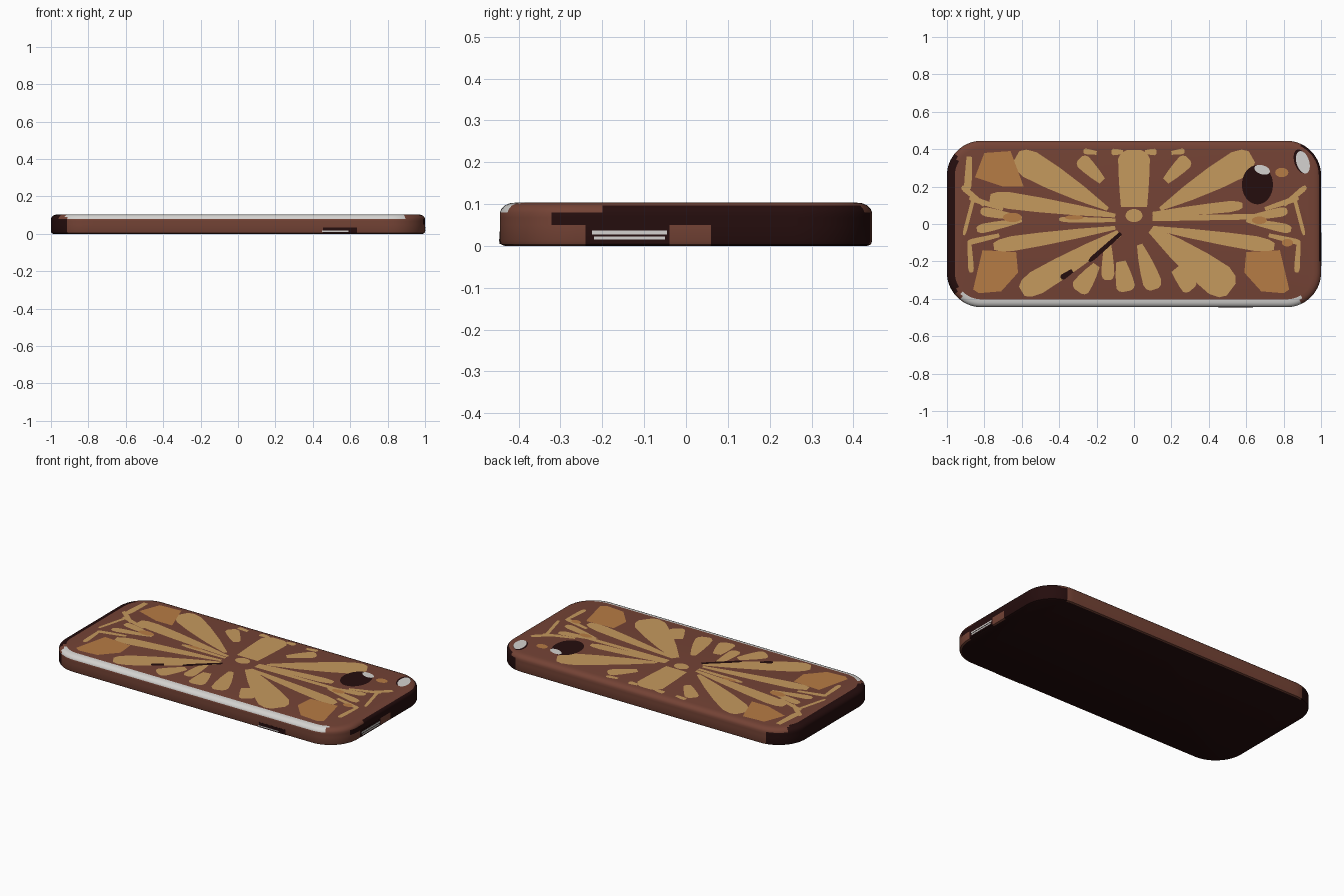
import bpy, bmesh, math
from mathutils import Vector

if "Cube" in bpy.data.objects:
    bpy.data.objects.remove(bpy.data.objects["Cube"])

HX, HY, R, TOP = 1.0, 0.445, 0.185, 0.104


def mat(name, rgb):
    m = bpy.data.materials.new(name)
    m.diffuse_color = (*rgb, 1)
    m.use_nodes = True
    m.node_tree.nodes["Principled BSDF"].inputs["Base Color"].default_value = m.diffuse_color
    return m


BROWN = mat("brown", (0.175, 0.056, 0.036))
DARK = mat("dark_maroon", (0.018, 0.004, 0.004))
TAN = mat("tan", (0.56, 0.32, 0.11))
ORANGE = mat("orange_brown", (0.47, 0.20, 0.058))
WHITE = mat("pale_grey", (0.66, 0.65, 0.63))


def outline(inset):
    """Rounded rectangle, same point count for every inset."""
    pts = []
    r = R - inset
    cx, cy = HX - R, HY - R
    corners = [(cx, cy, 0), (-cx, cy, 90), (-cx, -cy, 180), (cx, -cy, 270)]
    for i, (x, y, a0) in enumerate(corners):
        arc = [(x + r * math.cos(math.radians(a0 + 90 * k / 14)),
                y + r * math.sin(math.radians(a0 + 90 * k / 14))) for k in range(15)]
        pts += arc
        nx, ny, na = corners[(i + 1) % 4]
        start = arc[-1]
        end = (nx + r * math.cos(math.radians(na)), ny + r * math.sin(math.radians(na)))
        n = 40 if i % 2 == 0 else 26
        pts += [(start[0] + (end[0] - start[0]) * k / n,
                 start[1] + (end[1] - start[1]) * k / n) for k in range(1, n)]
    return pts


def make(name, bm, mats):
    me = bpy.data.meshes.new(name)
    bm.to_mesh(me)
    bm.free()
    ob = bpy.data.objects.new(name, me)
    bpy.context.collection.objects.link(ob)
    for m in mats:
        me.materials.append(m)
    return ob


def side_colour(c, inset):
    """0 brown, 1 dark, 2 pale: painted areas of the rim."""
    x, y, z = c
    if y < -0.3 and -0.92 < x < 0.89 and z > 0.078:
        return 2
    if x < -0.94 and abs(y) < 0.37 and inset < 0.04:
        return 1
    if z < 0.08:
        if x < -0.91 or (x < -0.86 and y > 0):
            return 1
        if x > 0.85 and y > -0.33:
            low_patch = z < 0.05 and (y < -0.23 or -0.04 < y < 0.07)
            return 0 if low_patch else 1
    if x > 0.9 and y > -0.2 and z < 0.095:
        return 1
    return 0


# Case body: stacked outlines with rounded edges
bm = bmesh.new()
profile = [(0.012, 0), (0.003, 0.004), (0, 0.012), (0, 0.05), (0, 0.068), (0, 0.08),
           (0.004, 0.089), (0.012, 0.097), (0.024, 0.102), (0.042, TOP)]
rings = [[bm.verts.new((x, y, z)) for x, y in outline(i)] for i, z in profile]
n = len(rings[0])
for k in range(len(rings) - 1):
    for i in range(n):
        j = (i + 1) % n
        f = bm.faces.new((rings[k][i], rings[k][j], rings[k + 1][j], rings[k + 1][i]))
        f.material_index = side_colour(f.calc_center_median(), profile[k][0])
bm.faces.new(rings[-1])
bm.faces.new(rings[0][::-1]).material_index = 1
body = make("case_body", bm, [BROWN, DARK, WHITE])
bpy.context.view_layer.objects.active = body
body.select_set(True)
bpy.ops.object.shade_smooth_by_angle(angle=math.radians(40))


def plates(name, polys, material, z):
    """Thin painted shapes lying on the top."""
    bm = bmesh.new()
    for p in polys:
        f = bm.faces.new([bm.verts.new((x, y, z)) for x, y in p])
        f.normal_update()
        if f.normal.z < 0:
            f.normal_flip()
    return make(name, bm, [material])


def petal(x0, y0, x1, y1, w0, w1):
    """Leaf that widens from its base to a blunt tip."""
    a, b = Vector((x0, y0)), Vector((x1, y1))
    d = b - a
    s = Vector((-d.y, d.x)).normalized()
    steps = [(0, w0), (0.3, w0 + (w1 - w0) * 0.5), (0.6, w0 + (w1 - w0) * 0.85),
             (0.85, w1), (0.95, w1 * 0.8), (1, w1 * 0.45)]
    left = [a + d * t + s * w / 2 for t, w in steps]
    right = [a + d * t - s * w / 2 for t, w in steps]
    return [tuple(v) for v in left + right[::-1]]


def ellipse(x, y, rx, ry, tilt=0):
    c, s = math.cos(tilt), math.sin(tilt)
    ring = [(rx * math.cos(k * math.pi / 16), ry * math.sin(k * math.pi / 16)) for k in range(32)]
    return [(x + u * c - v * s, y + u * s + v * c) for u, v in ring]


# Petals that appear on both halves
paired = [
    (0.14, 0.08, 0.63, 0.36, 0.02, 0.15),
    (0.17, 0.23, 0.29, 0.35, 0.04, 0.08),
    (0.06, 0.385, 0.12, 0.385, 0.02, 0.035),
    (0.20, 0.38, 0.27, 0.39, 0.02, 0.03),
    (0.10, -0.02, 0.75, -0.12, 0.02, 0.08),
    (0.86, 0.13, 0.91, -0.06, 0.02, 0.02),
    (0.88, -0.10, 0.87, -0.26, 0.02, 0.03),
    (0.72, -0.06, 0.89, -0.10, 0.02, 0.03),
    (0.60, 0.03, 0.82, 0.07, 0.02, 0.05),
    (0.60, 0.02, 0.84, -0.03, 0.02, 0.05),
    (0.80, 0.10, 0.92, 0.20, 0.02, 0.03),
    (0.70, 0.08, 0.88, 0.14, 0.02, 0.03),
]
# Petals found on one half only
single = [
    (0, 0.09, 0, 0.395, 0.14, 0.17),
    (-0.10, 0.045, -0.77, 0.14, 0.02, 0.09),
    (-0.10, 0.02, -0.40, 0.025, 0.02, 0.03),
    (0.10, 0.05, 0.58, 0.10, 0.03, 0.06),
    (0.10, 0.03, 0.70, 0.04, 0.03, 0.03),
    (-0.08, -0.05, -0.60, -0.36, 0.04, 0.13),
    (0.09, -0.03, 0.52, -0.35, 0.04, 0.18),
    (-0.20, -0.22, -0.30, -0.36, 0.04, 0.10),
    (-0.14, -0.09, -0.14, -0.30, 0.03, 0.07),
    (-0.07, -0.20, -0.04, -0.36, 0.05, 0.10),
    (0.03, -0.11, 0.11, -0.35, 0.03, 0.10),
    (0.22, -0.24, 0.31, -0.35, 0.05, 0.09),
    (-0.88, 0.36, -0.89, 0.18, 0.03, 0.04),
]
leaves = [petal(*p) for p in paired + single]
leaves += [petal(-p[0], p[1], -p[2], *p[3:]) for p in paired]
leaves.append(ellipse(0, 0.045, 0.045, 0.035))
plates("tan_petals", leaves, TAN, TOP + 0.0008)

# Orange corner panels and flecks
corner = [(0.60, -0.15), (0.78, -0.14), (0.83, -0.35), (0.80, -0.37), (0.68, -0.36), (0.59, -0.26)]
panels = [corner, [(-x - 0.03, y) for x, y in corner],
          [(-0.80, 0.38), (-0.66, 0.39), (-0.59, 0.20), (-0.70, 0.20), (-0.85, 0.25)],
          ellipse(0.79, 0.275, 0.035, 0.025), ellipse(-0.65, 0.035, 0.05, 0.025),
          ellipse(0.67, 0.02, 0.04, 0.02), ellipse(-0.32, 0.035, 0.05, 0.012),
          ellipse(0.82, -0.10, 0.03, 0.02)]
plates("orange_panels", panels, ORANGE, TOP + 0.0014)

# Camera opening with pale glint, corner window, dark scratch
plates("camera_opening", [ellipse(0.66, 0.21, 0.083, 0.105)], DARK, TOP + 0.002)
plates("camera_glint", [ellipse(0.685, 0.29, 0.043, 0.024, -0.3)], WHITE, TOP + 0.0026)
plates("corner_window_edge", [ellipse(0.893, 0.335, 0.036, 0.066, 0.3)], DARK, TOP + 0.002)
plates("corner_window", [ellipse(0.903, 0.33, 0.034, 0.062, 0.3)], WHITE, TOP + 0.0026)
plates("dark_scratch", [petal(-0.07, -0.05, -0.24, -0.20, 0.02, 0.025),
                        petal(-0.33, -0.25, -0.39, -0.29, 0.02, 0.03)], DARK, TOP + 0.002)


def box(name, centre, size, material):
    bm = bmesh.new()
    bmesh.ops.create_cube(bm, size=1)
    for v in bm.verts:
        v.co = Vector([c + q * s for c, q, s in zip(centre, v.co, size)])
    return make(name, bm, [material])


# Charging port on the right end
box("port_slot", (HX - 0.001, -0.135, 0.027), (0.004, 0.19, 0.04), DARK)
box("port_upper_bar", (HX, -0.135, 0.032), (0.005, 0.18, 0.009), WHITE)
box("port_lower_bar", (HX, -0.135, 0.019), (0.005, 0.17, 0.008), WHITE)

# Side button slot on the front
box("button_slot", (0.545, -HY + 0.001, 0.02), (0.18, 0.004, 0.03), DARK)
box("button_bar", (0.52, -HY, 0.014), (0.14, 0.005, 0.006), WHITE)
